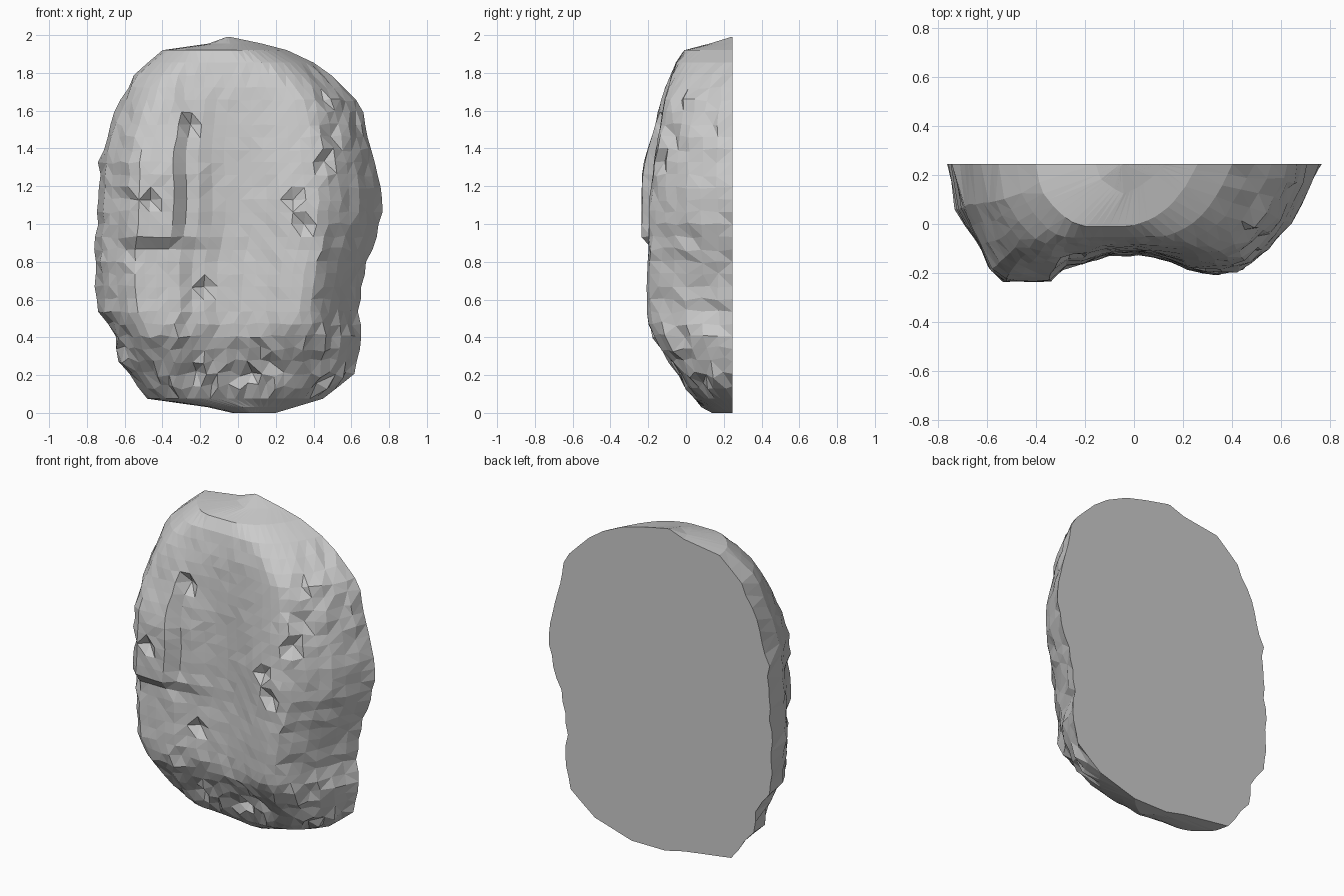
import bpy, bmesh, random
from math import exp

if "Cube" in bpy.data.objects:
    bpy.data.objects.remove(bpy.data.objects["Cube"])

random.seed(11)
BACK = 0.245


def lerp(table, t):
    """Piecewise linear lookup in a list of (position, value) pairs."""
    if t <= table[0][0]:
        return table[0][1]
    for (a, va), (b, vb) in zip(table, table[1:]):
        if t <= b:
            return va + (vb - va) * (t - a) / (b - a)
    return table[-1][1]


# Silhouette of the slab: height -> left and right edge
LEFT = [(0.01, -.03), (.04, -.16), (.085, -.48), (.2, -.57), (.25, -.62), (.4, -.65), (.55, -.73),
        (.8, -.76), (1.0, -.745), (1.37, -.73), (1.55, -.67), (1.78, -.57), (1.88, -.46),
        (1.93, -.4), (1.96, -.17), (2, -.06)]
RIGHT = [(0.01, .2), (.085, .45), (.2, .6), (.4, .65), (.55, .63), (.8, .68), (1.0, .75),
         (1.15, .76), (1.37, .72), (1.55, .68), (1.67, .63), (1.78, .51), (1.88, .38),
         (1.93, .26), (1.96, .15), (2, -.04)]
# Front surface along the middle: height -> y
MIDDLE = [(0.01, .1), (.1, .035), (.2, -.015), (.33, -.075), (.42, -.12), (.5, -.13), (.9, -.115),
          (1.4, -.11), (1.7, -.09), (1.84, -.06), (1.9, -.04), (1.93, -.01), (1.965, .1), (2, .17)]
# Rounding of the sides: distance from edge -> share of the thickness
EDGE_L = [(0, 0), (.02, .42), (.08, .72), (.14, .92), (.2, 1)]
EDGE_R = [(0, 0), (.05, .36), (.11, .66), (.17, .84), (.22, .93), (.28, 1)]
# Raised shoulders: cross-section and height extent
LUMP_L = [(-.64, .02), (-.56, .12), (-.31, .12), (-.28, .055), (-.17, .045), (-.13, .01), (0, 0)]
LUMP_LZ = [(.1, 0), (.45, .5), (.88, .5), (.92, 1.0), (1.3, 1.0), (1.45, .65), (1.75, .2), (1.9, 0)]
LUMP_R = [(.05, 0), (.15, .03), (.24, .07), (.32, .085), (.45, .075), (.5, .03), (.6, 0)]
LUMP_RZ = [(.2, 0), (.45, .8), (.6, 1), (1.15, 1), (1.4, .6), (1.7, .2), (1.85, 0)]


def front_y(x, z, l, r):
    share = min(lerp(EDGE_L, x - l), lerp(EDGE_R, r - x))
    depth = BACK - lerp(MIDDLE, z)
    depth += lerp(LUMP_L, x) * lerp(LUMP_LZ, z) + lerp(LUMP_R, x) * lerp(LUMP_RZ, z)
    return BACK - depth * share


STEPS, COLS = 28, 26
heights = [.01, .04] + [.085 + 1.845 * i / STEPS for i in range(STEPS + 1)] + [1.965, 2]
bm = bmesh.new()
grid = []
for i, z in enumerate(heights):
    l, r = lerp(LEFT, z), lerp(RIGHT, z)
    stone = 2 < i < len(heights) - 4           # rows that may be roughened
    row = []
    for j in range(COLS + 1):
        u = 2 * j / COLS - 1
        u = 1.25 * u - .25 * u ** 3            # denser columns at the sides
        x = l + (r - l) * (u + 1) / 2
        y, zz = front_y(x, z, l, r), z
        if j in (0, COLS):
            y = BACK
            if stone:
                x += random.uniform(-.014, .014)
        elif stone:
            # rougher stone at the foot and the right flank
            rough = .004 + .014 * exp(-(z / .42) ** 4) + (.007 if x > .4 or x < -.55 else 0)
            x += random.uniform(-rough, rough) * .7
            zz += random.uniform(-rough, rough)
            y += random.uniform(-rough, rough) * .8
            if random.random() < rough * 3:    # small chipped notches
                y += .04
            y = min(BACK - .01, y)
        row.append(bm.verts.new((x, y, zz)))
    grid.append(row)

# Close the foot and the crown down to the flat back
for end in (0, -1):
    rim = [bm.verts.new((v.co.x, BACK, v.co.z)) for v in grid[end][1:-1]]
    rim = [grid[end][0]] + rim + [grid[end][-1]]
    for j in range(COLS):
        quad = [grid[end][j], grid[end][j + 1], rim[j + 1], rim[j]]
        bm.faces.new(list(dict.fromkeys(quad)))

# Rough front skin
for a, b in zip(grid, grid[1:]):
    for j in range(COLS):
        bm.faces.new((a[j], a[j + 1], b[j + 1], b[j]))

# Flat back
bmesh.ops.holes_fill(bm, edges=[e for e in bm.edges if e.is_boundary], sides=0)
bmesh.ops.triangulate(bm, faces=bm.faces[:])
bmesh.ops.recalc_face_normals(bm, faces=bm.faces[:])
bmesh.ops.translate(bm, verts=bm.verts[:], vec=(0, 0, -min(v.co.z for v in bm.verts)))

mesh = bpy.data.meshes.new("rock_slab")
bm.to_mesh(mesh)
bm.free()
slab = bpy.data.objects.new("rock_slab", mesh)
bpy.context.collection.objects.link(slab)
